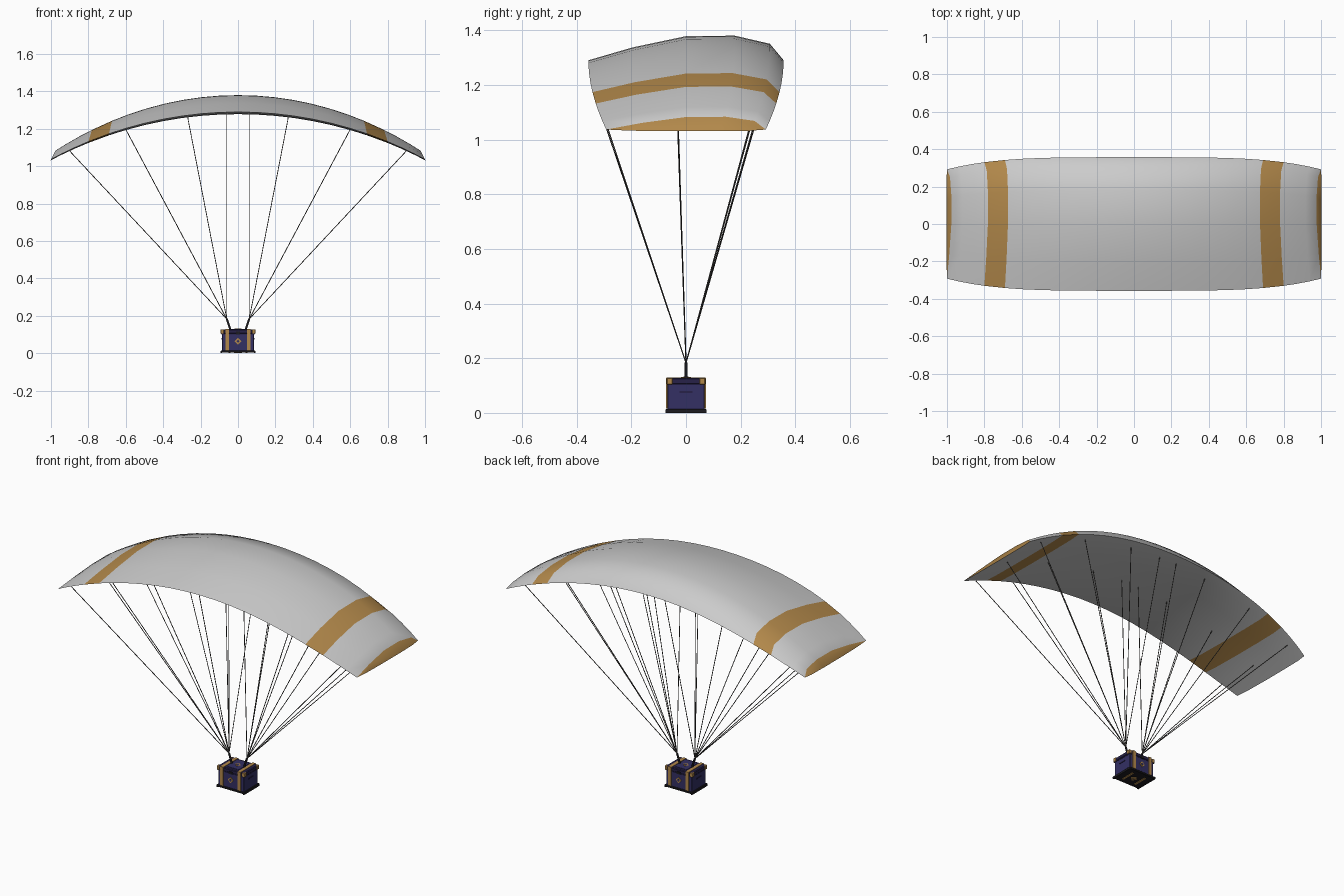
import bpy, bmesh, math

if "Cube" in bpy.data.objects:
    bpy.data.objects.remove(bpy.data.objects["Cube"])


def material(name, rgb):
    m = bpy.data.materials.new(name)
    m.use_nodes = True
    m.diffuse_color = (*rgb, 1)
    bsdf = next(n for n in m.node_tree.nodes if n.type == "BSDF_PRINCIPLED")
    bsdf.inputs["Base Color"].default_value = (*rgb, 1)
    return m


CLOTH = material("pale cloth", (0.6, 0.6, 0.6))
GOLD = material("gold", (0.45, 0.25, 0.07))
NAVY = material("navy", (0.033, 0.029, 0.125))
DEEP = material("deep navy", (0.02, 0.015, 0.065))
DARK = material("near black", (0.012, 0.011, 0.014))
CORD = material("cord grey", (0.09, 0.085, 0.08))


def finish(name, bm, *mats):
    bmesh.ops.recalc_face_normals(bm, faces=bm.faces)
    mesh = bpy.data.meshes.new(name)
    bm.to_mesh(mesh)
    bm.free()
    for m in mats:
        mesh.materials.append(m)
    ob = bpy.data.objects.new(name, mesh)
    bpy.context.collection.objects.link(ob)
    return ob


def box(name, centre, size, mat, bevel=0.0, turn=(0, 0, 0)):
    bm = bmesh.new()
    bmesh.ops.create_cube(bm, size=1)
    bmesh.ops.scale(bm, vec=size, verts=bm.verts)
    if bevel:
        bmesh.ops.bevel(bm, geom=bm.edges[:], offset=bevel, segments=1, affect="EDGES")
    ob = finish(name, bm, mat)
    ob.location = centre
    ob.rotation_euler = turn


def cords(name, pairs, radius, mat):
    cu = bpy.data.curves.new(name, "CURVE")
    cu.dimensions = "3D"
    cu.bevel_depth = radius
    cu.bevel_resolution = 1
    cu.use_fill_caps = True
    for a, b in pairs:
        s = cu.splines.new("POLY")
        s.points.add(1)
        s.points[0].co = (*a, 1)
        s.points[1].co = (*b, 1)
    cu.materials.append(mat)
    ob = bpy.data.objects.new(name, cu)
    bpy.context.collection.objects.link(ob)


# Canopy: wing section swept along a shallow arc, tapering to the tips
R = 2.1


def arc_z(x):
    return 1.29 - R + math.sqrt(R * R - x * x)


def half_chord(x):
    return 0.357 - 0.065 * x ** 4


section = [(-1, 0), (-0.55, 0.52), (0, 0.98), (0.5, 1), (0.86, 0.67), (1, 0),
           (0.8, -0.1), (0.4, -0.13), (-0.2, -0.13), (-0.7, -0.09)]
half = [0.1, 0.2, 0.3, 0.4, 0.5, 0.6, 0.69, 0.8, 0.87, 0.94, 1]
stations = [-x for x in reversed(half)] + [0] + half

bm = bmesh.new()
rings = []
for x in stations:
    thick = 0.09 * (1 - 0.48 * x * x)
    rings.append([bm.verts.new((x * (1 - 0.024 * h), half_chord(x) * c, arc_z(x) + thick * h))
                  for c, h in section])
n = len(section)
for i in range(len(rings) - 1):
    a, b = rings[i], rings[i + 1]
    banded = 0.69 < abs(stations[i] + stations[i + 1]) / 2 < 0.8
    for k in range(n):
        f = bm.faces.new((a[k], a[(k + 1) % n], b[(k + 1) % n], b[k]))
        f.material_index = int(banded)
for ring in (rings[0], rings[-1]):
    bm.faces.new(ring).material_index = 1
canopy = finish("canopy", bm, CLOTH, GOLD)
bpy.context.view_layer.objects.active = canopy
canopy.select_set(True)
bpy.ops.object.shade_smooth_by_angle(angle=math.radians(45))
canopy.select_set(False)

# Suspension lines: rows fanning out from each riser, the trailing row only near the tips
lines = []
for side in (-1, 1):
    for x in (0.06, 0.27, 0.6, 0.9):
        for row in (-0.97, -0.1, 0.83):
            if row > -0.5 or x > 0.5:
                top = (side * x, row * half_chord(x), arc_z(x) - 0.006)
                lines.append(((side * 0.06, 0, 0.183), top))
cords("suspension_lines", lines, 0.0022, CORD)

# Risers joining the crate to the lines
cords("risers", [((s * 0.037, 0, 0.115), (s * 0.06, 0, 0.184)) for s in (-1, 1)], 0.006, DARK)

# Crate
box("crate_base", (0, 0, 0.009), (0.185, 0.148, 0.012), DARK, 0.002)
box("crate_body", (0, 0, 0.06), (0.172, 0.136, 0.096), NAVY, 0.003)
box("crate_lid", (0, 0, 0.116), (0.178, 0.138, 0.024), DEEP, 0.004)
box("lid_seam", (0, 0, 0.103), (0.175, 0.139, 0.003), DEEP)
box("lid_panel", (0, 0, 0.128), (0.08, 0.1, 0.004), NAVY)

for s in (-1, 1):
    tag = "left" if s > 0 else "right"
    # Gold bands over the lid and down front and back
    box(tag + "_top_band", (s * 0.058, 0, 0.127), (0.02, 0.144, 0.006), GOLD)
    box(tag + "_under_band", (s * 0.045, 0, 0.002), (0.012, 0.09, 0.004), GOLD)
    # Side handle and foot rail
    box(tag + "_handle", (s * 0.087, 0, 0.077), (0.004, 0.048, 0.007), DEEP)
    box(tag + "_foot", (s * 0.089, 0, 0.006), (0.008, 0.15, 0.012), DARK)
    for t in (-1, 1):
        end = tag + ("_back" if t > 0 else "_front")
        box(end + "_band", (s * 0.058, t * 0.07, 0.072), (0.02, 0.005, 0.112), GOLD)
        box(end + "_corner", (s * 0.084, t * 0.06, 0.116), (0.019, 0.021, 0.024), GOLD, 0.002)

quarter = math.pi / 4
for t in (-1, 1):
    end = "back" if t > 0 else "front"
    # Diamond clasp with a navy centre, and a latch above it
    box(end + "_diamond", (0, t * 0.07, 0.064), (0.025, 0.005, 0.025), GOLD, 0, (0, quarter, 0))
    box(end + "_diamond_core", (0, t * 0.072, 0.064), (0.013, 0.004, 0.013), NAVY, 0, (0, quarter, 0))
    box(end + "_latch", (0, t * 0.071, 0.108), (0.022, 0.006, 0.014), DARK)

# Gold diamonds on the lid and the underside
box("lid_diamond", (0, 0, 0.13), (0.025, 0.025, 0.003), GOLD, 0, (0, 0, quarter))
box("lid_diamond_core", (0, 0, 0.131), (0.013, 0.013, 0.003), NAVY, 0, (0, 0, quarter))
box("under_diamond", (0, 0, 0.002), (0.03, 0.03, 0.004), GOLD, 0, (0, 0, quarter))
box("under_diamond_core", (0, 0, 0.0015), (0.016, 0.016, 0.003), DARK, 0, (0, 0, quarter))
